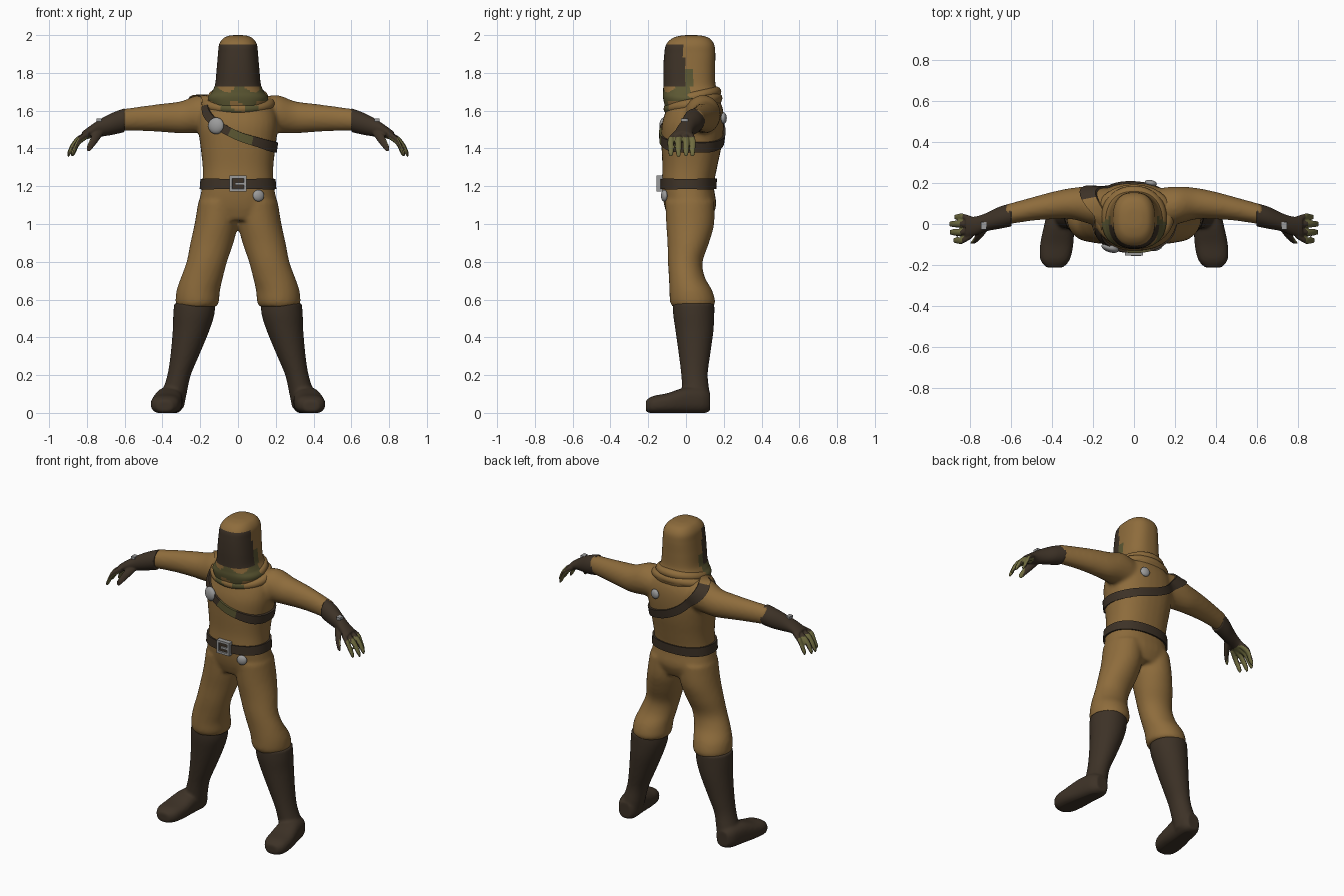
import bpy, bmesh, math
from mathutils import Vector, Matrix
from mathutils.bvhtree import BVHTree

if "Cube" in bpy.data.objects:
    bpy.data.objects.remove(bpy.data.objects["Cube"])


def material(name, r, g, b):
    m = bpy.data.materials.new(name)
    m.use_nodes = True
    m.diffuse_color = (r, g, b, 1)
    m.node_tree.nodes["Principled BSDF"].inputs["Base Color"].default_value = (r, g, b, 1)
    return m


TAN = material("tan cloth", .27, .15, .045)
BROWN = material("dark brown leather", .047, .032, .02)
OLIVE = material("olive glove", .16, .15, .05)
MOSS = material("moss cloth", .105, .095, .032)
SILVER = material("silver metal", .33, .33, .33)


def spline(points, steps, closed=False):
    """Catmull-Rom through tuples of any length."""
    n, out = len(points), []
    pick = (lambda i: points[i % n]) if closed else (lambda i: points[max(0, min(n - 1, i))])
    for i in range(n if closed else n - 1):
        for k in range(steps):
            t = k / steps
            out.append([b + .5 * t * (c - a + t * (2 * a - 5 * b + 4 * c - d + t * (3 * (b - c) + d - a)))
                        for a, b, c, d in zip(pick(i - 1), pick(i), pick(i + 1), pick(i + 2))])
    if not closed:
        out.append(list(points[-1]))
    return out


def add_rings(bm, rings, closed=False):
    """Skin a list of vertex rings, capped unless closed."""
    loops = [[bm.verts.new(p) for p in ring] for ring in rings]
    size = len(loops[0])
    for i in range(len(loops) if closed else len(loops) - 1):
        a, b = loops[i], loops[(i + 1) % len(loops)]
        for j in range(size):
            k = (j + 1) % size
            bm.faces.new((a[j], a[k], b[k], b[j]))
    if not closed:
        bm.faces.new(loops[0])
        bm.faces.new(loops[-1])


def limb(sections, axis, side=1, power=2, steps=4, segments=32):
    """Rings from sections (x, y, z, radius, radius) across an axis."""
    u, v = {"x": ("Y", "Z"), "y": ("X", "Z"), "z": ("X", "Y")}[axis]
    unit = {"X": Vector((1, 0, 0)), "Y": Vector((0, 1, 0)), "Z": Vector((0, 0, 1))}
    rings = []
    for x, y, z, ra, rb in spline(sections, steps):
        ring = []
        for j in range(segments):
            a = math.tau * j / segments
            c, s = (math.copysign(abs(f) ** (2 / power), f) for f in (math.cos(a), math.sin(a)))
            p = Vector((x, y, z)) + unit[u] * c * ra + unit[v] * s * rb
            ring.append(Vector((p.x * side, p.y, p.z)))
        rings.append(ring)
    return rings


def make_object(name, bm, mats, rule=None, angle=None):
    bmesh.ops.recalc_face_normals(bm, faces=bm.faces)
    mesh = bpy.data.meshes.new(name)
    bm.to_mesh(mesh)
    bm.free()
    obj = bpy.data.objects.new(name, mesh)
    bpy.context.scene.collection.objects.link(obj)
    finish(obj, mats, rule, angle)
    return obj


def finish(obj, mats, rule=None, angle=None):
    for m in mats:
        obj.data.materials.append(m)
    if rule:
        for f in obj.data.polygons:
            f.material_index = rule(f.center, f.normal)
    obj.data.shade_smooth()
    if angle:
        obj.data.set_sharp_from_angle(angle=math.radians(angle))


def fuse(name, parts, voxel, relax, mats, rule=None):
    """Blend overlapping lofts into one skin."""
    bm = bmesh.new()
    for rings in parts:
        add_rings(bm, rings)
    obj = make_object(name, bm, [])
    mod = obj.modifiers.new("blend", "REMESH")
    mod.mode, mod.voxel_size = "VOXEL", voxel
    mod = obj.modifiers.new("relax", "SMOOTH")
    mod.factor, mod.iterations = .5, relax
    deps = bpy.context.evaluated_depsgraph_get()
    mesh = bpy.data.meshes.new_from_object(obj.evaluated_get(deps))
    obj.modifiers.clear()
    obj.data = mesh
    for v in mesh.vertices:
        v.co.z = max(v.co.z, 0)
    finish(obj, mats, rule)
    return obj


# Suit: torso, sleeves and trousers
torso = [(0, .02, 1.02, .15, .11), (0, .022, 1.1, .203, .138), (0, .01, 1.2, .19, .138),
         (0, .02, 1.3, .187, .145), (0, .03, 1.42, .2, .16), (0, .036, 1.52, .212, .165),
         (0, .045, 1.6, .2, .152), (0, .045, 1.66, .155, .13), (0, .035, 1.71, .1, .1)]
sleeve = [(.08, .08, 1.57, .09, .085), (.2, .09, 1.583, .093, .1), (.3, .1, 1.565, .077, .085),
          (.4, .09, 1.562, .067, .075), (.5, .073, 1.558, .057, .066), (.63, .045, 1.55, .049, .056)]
trouser = [(.1, .02, 1.12, .11, .13), (.115, .022, 1, .115, .127), (.138, .012, .9, .114, .11),
           (.165, -.004, .8, .107, .092), (.19, .004, .72, .111, .095), (.21, .025, .65, .115, .113),
           (.216, .035, .59, .115, .12), (.218, .037, .563, .106, .11)]
parts = [limb(torso, "z", power=2.3)]
for side in (1, -1):
    parts += [limb(sleeve, "x", side), limb(trouser, "z", side)]
suit = fuse("suit", parts, .012, 4, [TAN])
skin = BVHTree.FromPolygons([v.co for v in suit.data.vertices],
                            [p.vertices[:] for p in suit.data.polygons])

# Boots
shaft = [(.23, .04, .58, .108, .11), (.234, .041, .52, .109, .109), (.25, .045, .43, .096, .1),
         (.283, .045, .3, .075, .082), (.312, .045, .2, .062, .07), (.338, .053, .1, .066, .072),
         (.352, .055, .03, .066, .07)]
foot = [(.35, .127, .06, .04, .05), (.352, .09, .065, .064, .068), (.365, 0, .065, .073, .07),
        (.378, -.1, .05, .081, .054), (.386, -.175, .043, .072, .046), (.388, -.213, .036, .04, .03)]
for side, word in ((1, "left"), (-1, "right")):
    fuse(word + "_boot", [limb(shaft, "z", side), limb(foot, "y", side, 2.6)], .009, 3, [BROWN])

# Gloves with four fingers and a thumb
hand = [(.6, .045, 1.55, .057, .063), (.66, .03, 1.532, .054, .059), (.72, .01, 1.512, .045, .049),
        (.77, -.008, 1.493, .046, .036), (.825, -.018, 1.465, .05, .024)]
thumb = [(.735, -.02, 1.49, .026, .026), (.762, -.065, 1.445, .02, .025), (.79, -.095, 1.4, .014, .018)]
for side, word in ((1, "left"), (-1, "right")):
    parts = [limb(hand, "x", side), limb(thumb, "y", side)]
    for base, tip, pull in ((-.052, -.08, .02), (-.028, -.04, .003), (-.003, 0, 0), (.02, .034, .025)):
        finger = [(.79, base, 1.475, .016, .02), (.85 - pull / 2, tip, 1.442, .017, .022),
                  (.885 - pull, tip, 1.398, .016, .024), (.904 - pull, tip, 1.365, .011, .014)]
        parts.append(limb(finger, "x", side, segments=16))
    fuse(word + "_glove", parts, .005, 3, [BROWN, OLIVE],
         lambda c, n: int(abs(c.x) > .78 and c.z < 1.46 and (n.x * side > .3 or n.z < -.25)))
    bm = bmesh.new()
    bmesh.ops.create_cube(bm, size=1, matrix=Matrix.Translation((.735 * side, -.008, 1.551))
                          @ Matrix.Diagonal((.026, .036, .016, 1)))
    make_object(word + "_wrist_buckle", bm, [SILVER], angle=30)

# Hood with a dark face opening
hood = [(0, .03, 1.58, .13, .13), (0, .035, 1.66, .16, .155), (0, .025, 1.7, .138, .146),
        (0, .018, 1.74, .121, .138), (0, .017, 1.82, .113, .137), (0, .02, 1.9, .106, .135),
        (0, .022, 1.95, .1, .127), (0, .026, 1.983, .078, .098), (0, .028, 1.997, .045, .055),
        (0, .028, 2, .01, .012)]


def patchy(c):
    return math.sin(c.x * 45 + c.z * 30) + math.cos(c.z * 60) > -.7


def hood_colour(c, n):
    if 1.73 < c.z < 1.95 and c.y < -.01:
        return 1
    if (c.z < 1.73 and c.y < .02 or c.z < 1.83 and c.y < .03) and patchy(c):
        return 2
    return 0


bm = bmesh.new()
add_rings(bm, limb(hood, "z", power=2.5, steps=8, segments=64))
make_object("hood", bm, [TAN, BROWN, MOSS], hood_colour)

# Cowl folds round the neck
for name, rx, ry, z in (("upper_cowl", .132, .122, 1.672), ("lower_cowl", .168, .128, 1.638)):
    rings = []
    for i in range(64):
        a = math.tau * i / 64
        out = Vector((math.cos(a), math.sin(a), 0))
        mid = Vector((rx * out.x, .037 + ry * out.y, z + .028 * out.y))
        rings.append([mid + .028 * (out * math.cos(b) + Vector((0, 0, math.sin(b))))
                      for b in (math.tau * j / 14 for j in range(14))])
    bm = bmesh.new()
    add_rings(bm, rings, closed=True)
    make_object(name, bm, [TAN, MOSS], lambda c, n: int(c.y < -.03 and abs(c.x) < .14 and patchy(c)))


def surface(origin, target):
    """Point on the suit along a ray from inside, and its direction."""
    d = (Vector(target) - origin).normalized()
    hit = skin.ray_cast(origin, d)[0]
    return (hit if hit else Vector(target)), d


def band(name, guide, origin, half, mats, rule=None):
    """Leather strip wrapped over the suit."""
    pts = [Vector(p) for p in spline(guide, 8, closed=True)]
    rings = []
    for i, p in enumerate(pts):
        along = pts[(i + 1) % len(pts)] - pts[i - 1]
        across = along.cross(p - origin).normalized() * half
        (a, da), (b, db) = surface(origin, p - across), surface(origin, p + across)
        rings.append([a - da * .006, a + da * .012, b + db * .012, b - db * .006])
    bm = bmesh.new()
    add_rings(bm, rings, closed=True)
    make_object(name, bm, mats, rule, 40)


# Belt and shoulder strap
waist = [(.2 * math.cos(a), .01 + .15 * math.sin(a), 1.212) for a in (math.tau * i / 10 for i in range(10))]
band("belt", waist, Vector((0, .01, 1.212)), .027, [BROWN])
sash = [(-.19, .04, 1.7), (-.185, -.07, 1.6), (-.12, -.13, 1.53), (0, -.15, 1.465), (.12, -.11, 1.43),
        (.2, .03, 1.41), (.13, .16, 1.42), (0, .2, 1.455), (-.11, .19, 1.52), (-.18, .15, 1.61)]


def sash_colour(c, n):
    if c.z > 1.63 and -.05 < c.y < .12:
        return 1
    return 2 if c.y < 0 and -.05 < c.x < .08 and patchy(c) else 0


band("shoulder_strap", sash, Vector((0, .03, 1.5)), .024, [BROWN, TAN, MOSS], sash_colour)

# Round metal studs
for name, spot, radius in (("chest_disc", (-.12, -.13, 1.52), .044), ("hip_disc", (.11, -.12, 1.15), .031),
                           ("back_disc", (.08, .19, 1.56), .03)):
    at, d = surface(Vector((spot[0] * .6, .03, spot[2])), spot)
    bm = bmesh.new()
    place = Matrix.Translation(at + d * .008) @ d.to_track_quat("Z", "Y").to_matrix().to_4x4()
    bmesh.ops.create_uvsphere(bm, u_segments=24, v_segments=12, radius=radius,
                              matrix=place @ Matrix.Diagonal((1, 1, .5, 1)))
    make_object(name, bm, [SILVER])

# Belt buckle: recessed frame and prong
bm = bmesh.new()
bmesh.ops.create_cube(bm, size=1, matrix=Matrix.Translation((0, -.138, 1.214))
                      @ Matrix.Diagonal((.09, .034, .084, 1)))
bm.normal_update()
front = min(bm.faces, key=lambda f: f.calc_center_median().y)
bmesh.ops.inset_region(bm, faces=[front], thickness=.02, depth=0)
bmesh.ops.inset_region(bm, faces=[front], thickness=.002, depth=-.008)
make_object("belt_buckle", bm, [SILVER, BROWN],
            lambda c, n: int(abs(c.x) < .02 and abs(c.z - 1.214) < .015 and -.152 < c.y < -.14), 30)
bm = bmesh.new()
bmesh.ops.create_cube(bm, size=1, matrix=Matrix.Translation((.01, -.15, 1.214))
                      @ Matrix.Diagonal((.05, .012, .014, 1)))
make_object("buckle_prong", bm, [SILVER], angle=30)
